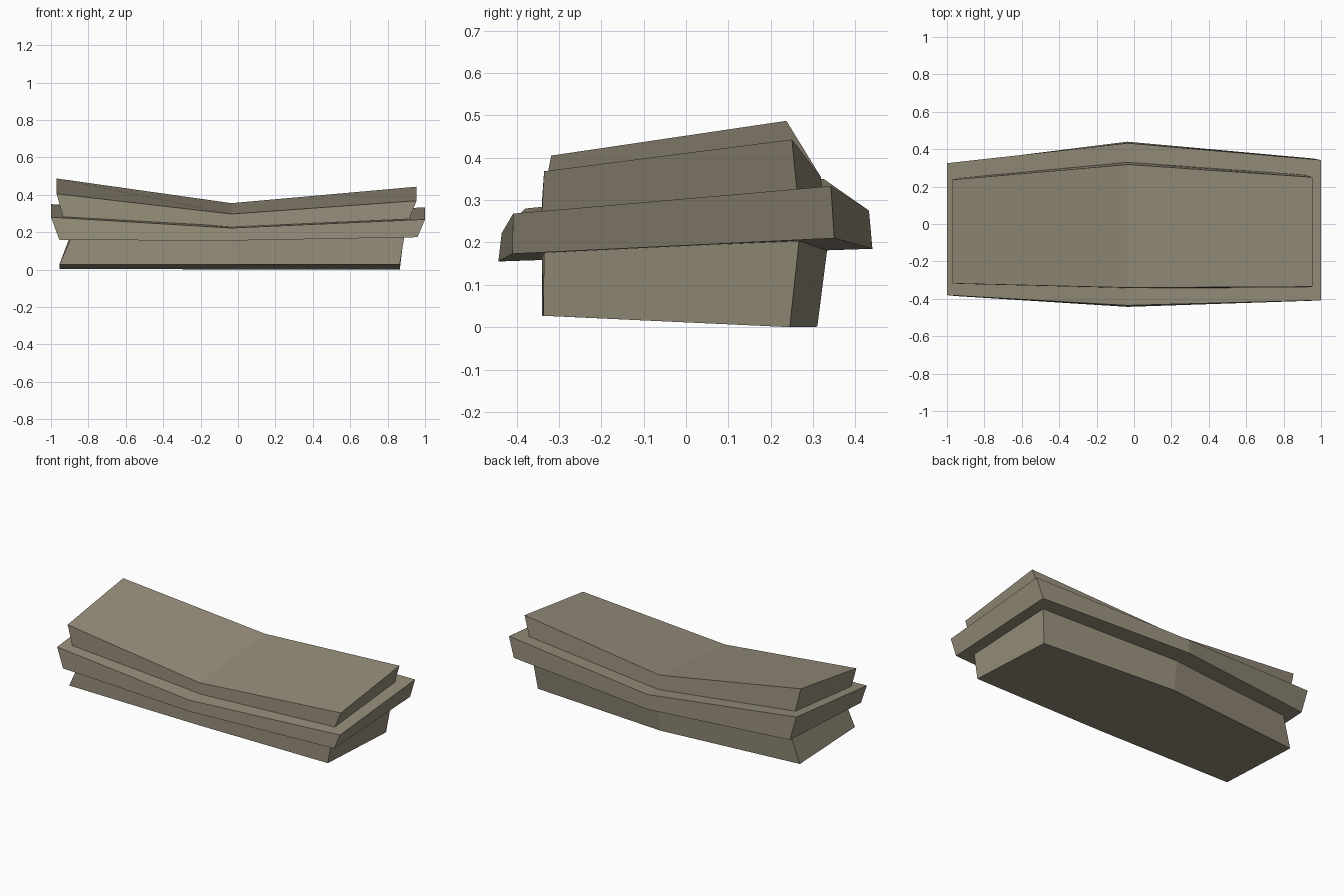
import bpy, bmesh

stone = bpy.data.materials.new("weathered_stone")
stone.diffuse_color = (0.305, 0.27, 0.195, 1)


def slab(name, sections):
    """Loft a block through cross-sections; each is a loop of four points:
    front bottom, back bottom, back top, front top."""
    bm = bmesh.new()
    rings = [[bm.verts.new(p) for p in sec] for sec in sections]
    for a, b in zip(rings, rings[1:]):
        for i in range(4):
            j = (i + 1) % 4
            bm.faces.new((a[i], a[j], b[j], b[i]))
    bm.faces.new(rings[0])
    bm.faces.new(rings[-1])
    bmesh.ops.recalc_face_normals(bm, faces=bm.faces)
    mesh = bpy.data.meshes.new(name)
    bm.to_mesh(mesh)
    bm.free()
    mesh.materials.append(stone)
    obj = bpy.data.objects.new(name, mesh)
    bpy.context.collection.objects.link(obj)


# Base block, undercut at the left end
slab("base_block", [
    [(-.955, -.325, .027), (-.955, .225, .003), (-.895, .24, .187), (-.895, -.32, .162)],
    [(-.035, -.34, .027), (-.035, .31, .001), (-.035, .333, .181), (-.035, -.34, .158)],
    [(.865, -.337, .027), (.865, .245, 0), (.89, .267, .204), (.89, -.335, .177)]])

# Wide middle ledge
slab("middle_ledge", [
    [(-.955, -.385, .158), (-.955, .325, .193), (-1, .325, .35), (-1, -.38, .28)],
    [(-.035, -.443, .155), (-.035, .44, .185), (-.035, .432, .275), (-.035, -.435, .222)],
    [(.96, -.41, .173), (.96, .35, .21), (1, .342, .333), (1, -.408, .268)]])

# Sagging top block
slab("top_block", [
    [(-.935, -.32, .282), (-.935, .245, .338), (-.97, .237, .487), (-.97, -.318, .405)],
    [(-.035, -.342, .228), (-.035, .33, .269), (-.035, .318, .355), (-.035, -.34, .297)],
    [(.915, -.34, .27), (.915, .262, .324), (.955, .25, .443), (.955, -.335, .368)]])
